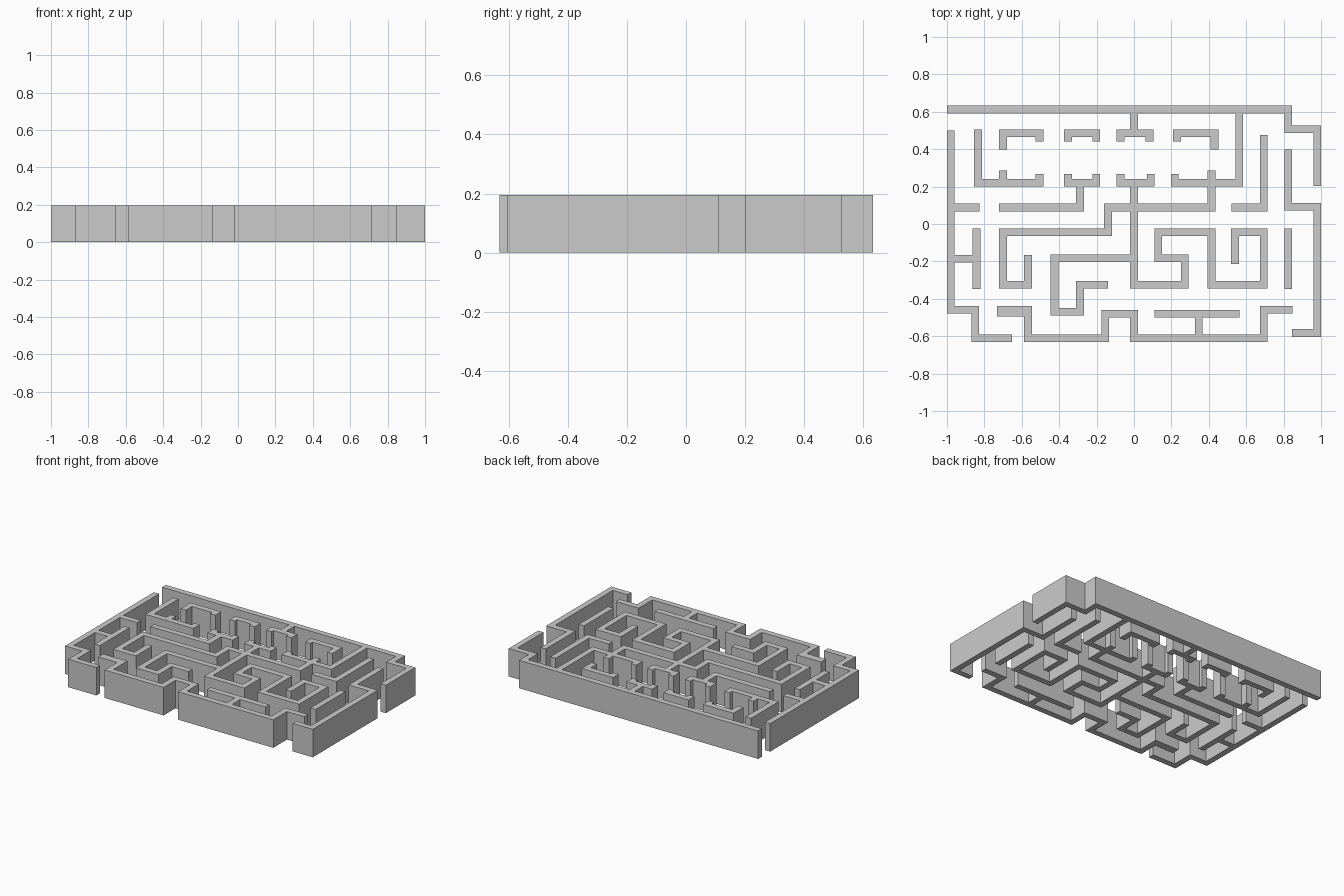
import bpy, bmesh

if "Cube" in bpy.data.objects:
    bpy.data.objects.remove(bpy.data.objects["Cube"])

H = 0.195    # wall height
T = 0.0205   # half wall thickness


def path(axis, x, y, *stops):
    """Rectangles along a right-angled path; stops alternate between x and y."""
    rects = []
    for i, s in enumerate(stops):
        nx, ny = (s, y) if axis == "x" else (x, s)
        a = 0 if i == 0 else T                    # square off inner corners only
        b = 0 if i == len(stops) - 1 else T
        if axis == "x":
            d = 1 if nx > x else -1
            e = sorted((x - d * a, nx + d * b))
            rects.append((e[0], y - T, e[1], y + T))
        else:
            d = 1 if ny > y else -1
            e = sorted((y - d * a, ny + d * b))
            rects.append((x - T, e[0], x + T, e[1]))
        x, y = nx, ny
        axis = "y" if axis == "x" else "x"
    return rects


def wall(name, *paths):
    """Merge the paths into one clean outline and raise it to wall height."""
    rects = [tuple(round(c, 4) for c in r) for p in paths for r in path(*p)]
    xs = sorted({c for r in rects for c in (r[0], r[2])})
    ys = sorted({c for r in rects for c in (r[1], r[3])})
    bm = bmesh.new()
    verts = {}

    def vert(x, y):
        if (x, y) not in verts:
            verts[x, y] = bm.verts.new((x, y, 0))
        return verts[x, y]

    for x0, x1 in zip(xs, xs[1:]):
        for y0, y1 in zip(ys, ys[1:]):
            cx, cy = (x0 + x1) / 2, (y0 + y1) / 2
            if any(r[0] < cx < r[2] and r[1] < cy < r[3] for r in rects):
                bm.faces.new([vert(x0, y0), vert(x1, y0), vert(x1, y1), vert(x0, y1)])
    ext = bmesh.ops.extrude_face_region(bm, geom=bm.faces[:], use_keep_orig=True)
    for g in ext["geom"]:
        if isinstance(g, bmesh.types.BMVert):
            g.co.z = H
    bmesh.ops.recalc_face_normals(bm, faces=bm.faces[:])
    bmesh.ops.dissolve_limit(bm, angle_limit=0.01, verts=bm.verts[:], edges=bm.edges[:])
    me = bpy.data.meshes.new(name)
    bm.to_mesh(me)
    bm.free()
    ob = bpy.data.objects.new(name, me)
    bpy.context.collection.objects.link(ob)


# Main connected wall: back edge, centre spine and the spirals hanging off it
wall("main_wall",
     ("x", -1, 0.6125, 0.824, 0.506, 0.979, 0.202),
     ("y", 0, 0.6125, 0.485),
     ("y", -0.072, 0.442, 0.485, 0.083, 0.442),
     ("y", 0.562, 0.6125, 0.22, 0.217, 0.268),
     ("y", 0.414, 0.287, 0.088, -0.139, -0.044, -0.7, -0.325, -0.567, -0.165),
     ("y", -0.072, 0.268, 0.22, 0.09, 0.268),
     ("y", 0, 0.22, -0.325, 0.271, -0.184, 0.13, -0.044, 0.414, -0.325,
      0.693, -0.044, 0.54, -0.215),
     ("x", 0, -0.184, -0.425, -0.47, -0.289, -0.325, -0.139))

# Left edge with side stubs
wall("left_wall",
     ("y", -0.979, 0.5, -0.459, -0.848, -0.61, -0.652),
     ("x", -0.979, 0.088, -0.827),
     ("x", -0.979, -0.186, -0.842),
     ("y", -0.842, -0.023, -0.348))

# Front edge
wall("front_wall",
     ("x", -0.733, -0.473, -0.567, -0.61, -0.153, -0.48, 0, -0.61, 0.693, -0.459, 0.847),
     ("x", -0.733, -0.46, -0.546),
     ("x", 0.11, -0.48, 0.563),
     ("y", 0.347, -0.48, -0.61))

# Right edge
wall("right_wall", ("x", 0.845, -0.583, 0.979, 0.092, 0.824, 0.397))
wall("right_inner_wall", ("y", 0.693, 0.477, 0.088, 0.52))
wall("right_island", ("y", 0.824, -0.023, -0.348))

# Brackets and alcoves along the back
wall("alcove_wall",
     ("y", -0.834, 0.504, 0.22, -0.505, 0.268),
     ("y", -0.7, 0.22, 0.287))
wall("alcove_stem",
     ("y", -0.353, 0.268, 0.22, -0.201, 0.268),
     ("y", -0.289, 0.22, 0.088, -0.722))
for name, xa, ya, xb, yb in (("bracket_left", -0.7, 0.397, -0.505, 0.442),
                             ("bracket_middle", -0.353, 0.442, -0.201, 0.442),
                             ("bracket_right", 0.23, 0.442, 0.43, 0.397)):
    wall(name, ("y", xa, ya, 0.485, xb, yb))
